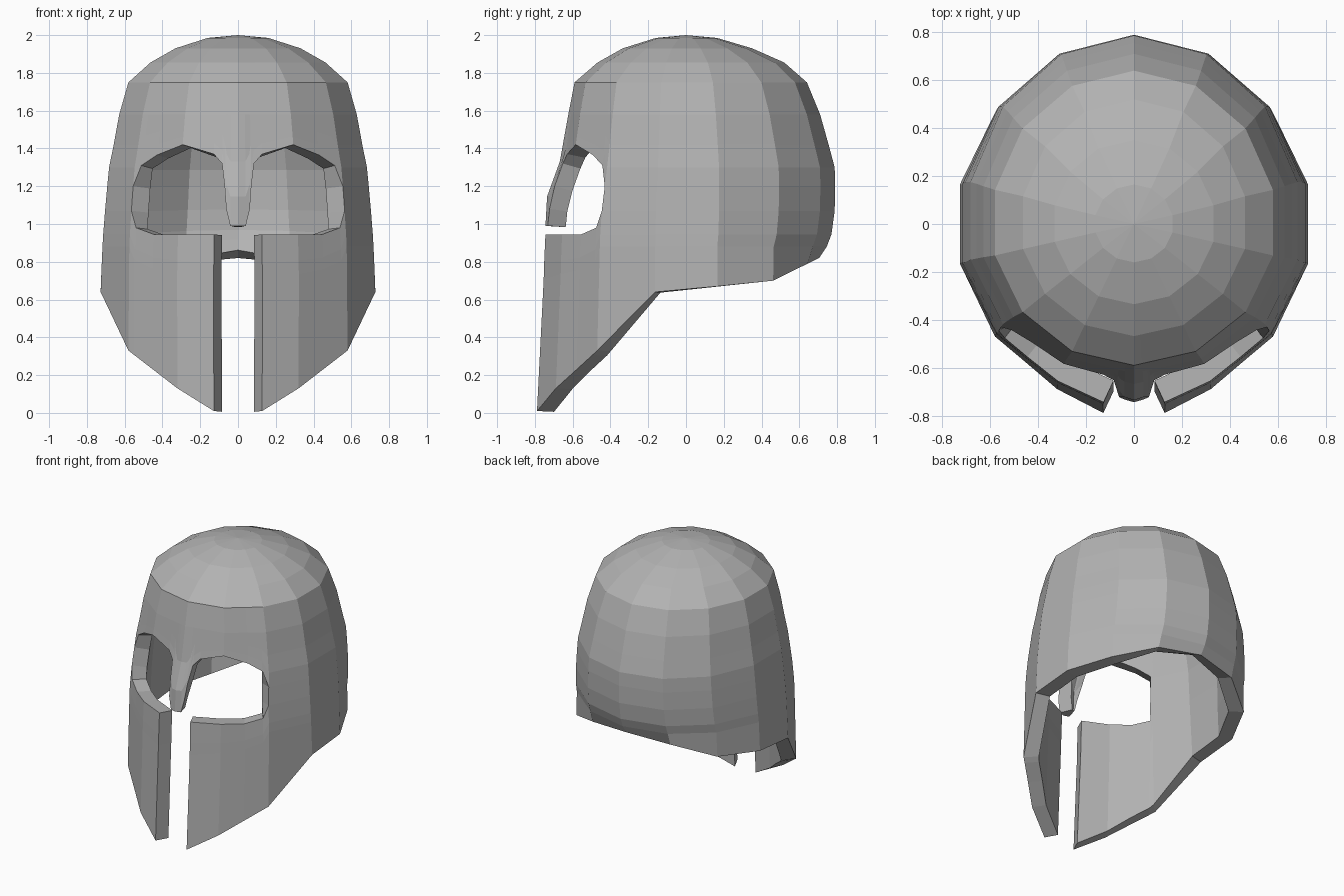
import bpy, bmesh
from math import sin, cos, pi
from mathutils import Vector

if "Cube" in bpy.data.objects:
    bpy.data.objects.remove(bpy.data.objects["Cube"])

# Shell profile: height, side radius, front depth, back depth
RINGS = [(2.0, 0, 0, 0), (1.985, .165, .16, .165), (1.93, .34, .335, .35),
         (1.855, .475, .468, .52), (1.75, .595, .59, .64), (1.58, .645, .623, .71),
         (1.42, .675, .648, .755), (1.3, .70, .67, .787), (1.2, .71, .69, .79),
         (1.07, .722, .715, .787), (.945, .732, .728, .77), (.88, .736, .732, .745),
         (.82, .738, .734, .705), (.70, .744, .737, .74), (.64, .746, .737, .75),
         (0, .738, .772, .75)]
# How far the front centre line stands out, on the nose and on the cheeks
BUMP = [(0, .08), (.95, .075), (.96, .018), (1.145, .035), (1.24, .022), (1.35, 0), (2, 0)]


def lerp_table(table, x):
    """Linear lookup in a list of (x, value) pairs sorted by rising x."""
    for (x0, v0), (x1, v1) in zip(table, table[1:]):
        if x <= x1:
            return v0 + (v1 - v0) * (x - x0) / (x1 - x0)
    return table[-1][1]


def column(k, z):
    """Corner k of the 14-sided ring at height z (0 = front, 7 = back)."""
    up = RINGS[::-1]
    r, f, b = (lerp_table([(q[0], q[i]) for q in up], z) for i in (1, 2, 3))
    a = pi * k / 7
    y = -cos(a) * (f if cos(a) > 0 else b)
    if k == 0:
        y -= lerp_table(BUMP, z)
    return Vector((r * sin(a), y, z))


def point(u, z):
    k = min(int(u), 6)
    return column(k, z).lerp(column(k + 1, z), u - k)


bm = bmesh.new()


def patch(us, low, high, steps):
    """Grid of faces over columns us, between two height curves."""
    grid = []
    for u in us:
        lo, hi = lerp_table(low, u), lerp_table(high, u)
        grid.append([bm.verts.new(point(u, lo + (hi - lo) * s)) for s in steps])
    for c0, c1 in zip(grid, grid[1:]):
        for i in range(len(steps) - 1):
            bm.faces.new((c0[i], c0[i + 1], c1[i + 1], c1[i]))


def fractions(zs):
    return [(z - zs[-1]) / (zs[0] - zs[-1]) for z in zs]


# Brow edge with nose guard, eye lower edge, and bottom rim as (column, height)
brow = [(0, .99), (.13, .99), (.2, 1.08), (.23, 1.2), (.28, 1.32), (.43, 1.37),
        (1, 1.42), (1.55, 1.365), (1.86, 1.31), (2, 1.2)]
cheek_top = [(.4, .945), (1, .945), (1.5, .945), (1.88, .98), (2, 1.07)]
rim = [(.4, .01), (1, .13), (2, .33), (3, .64), (4, .67), (5, .70), (6, .79), (7, .82)]
flat = [(0, 1.58), (7, 1.58)]
front = [u for u, z in brow]

# Crown
patch(front + [3, 4, 5, 6, 7], flat, [(0, 2), (7, 2)],
      fractions([q[0] for q in RINGS[:6]]))
# Brow and nose guard
patch(front, brow, flat, fractions([1.58, 1.42, 1.3, 1.2]))
# Cheek plate
patch([u for u, z in cheek_top], rim, cheek_top, fractions([1.07, .945, .88, .33]))
# Side and back: fixed rings down to the sloping rim
levels = [1.58, 1.42, 1.3, 1.2, 1.07, .945, .88]
for z1, z0 in zip(levels, levels[1:]):
    patch(range(2, 8), [(2, z0), (7, z0)], [(2, z1), (7, z1)], [1, 0])
patch(range(2, 8), rim, [(2, .88), (7, .88)], [1, 0])

bmesh.ops.remove_doubles(bm, verts=bm.verts, dist=.0005)
bmesh.ops.dissolve_degenerate(bm, edges=bm.edges, dist=.0001)
bmesh.ops.recalc_face_normals(bm, faces=bm.faces)
if max(bm.faces, key=lambda f: f.calc_center_median().z).normal.z < 0:
    bmesh.ops.reverse_faces(bm, faces=bm.faces)

mesh = bpy.data.meshes.new("helmet_shell")
bm.to_mesh(mesh)
bm.free()
helmet = bpy.data.objects.new("helmet_shell", mesh)
bpy.context.collection.objects.link(helmet)

# Dark metal grey
metal = bpy.data.materials.new("dark_metal")
metal.diffuse_color = (.45, .45, .45, 1)
metal.use_nodes = True
metal.node_tree.nodes["Principled BSDF"].inputs["Base Color"].default_value = metal.diffuse_color
mesh.materials.append(metal)

# Mirror to the other side, then thicken inward
mirror = helmet.modifiers.new("mirror", 'MIRROR')
mirror.merge_threshold = .001
solid = helmet.modifiers.new("thickness", 'SOLIDIFY')
solid.thickness = .1
solid.offset = -1
solid.use_even_offset = True
